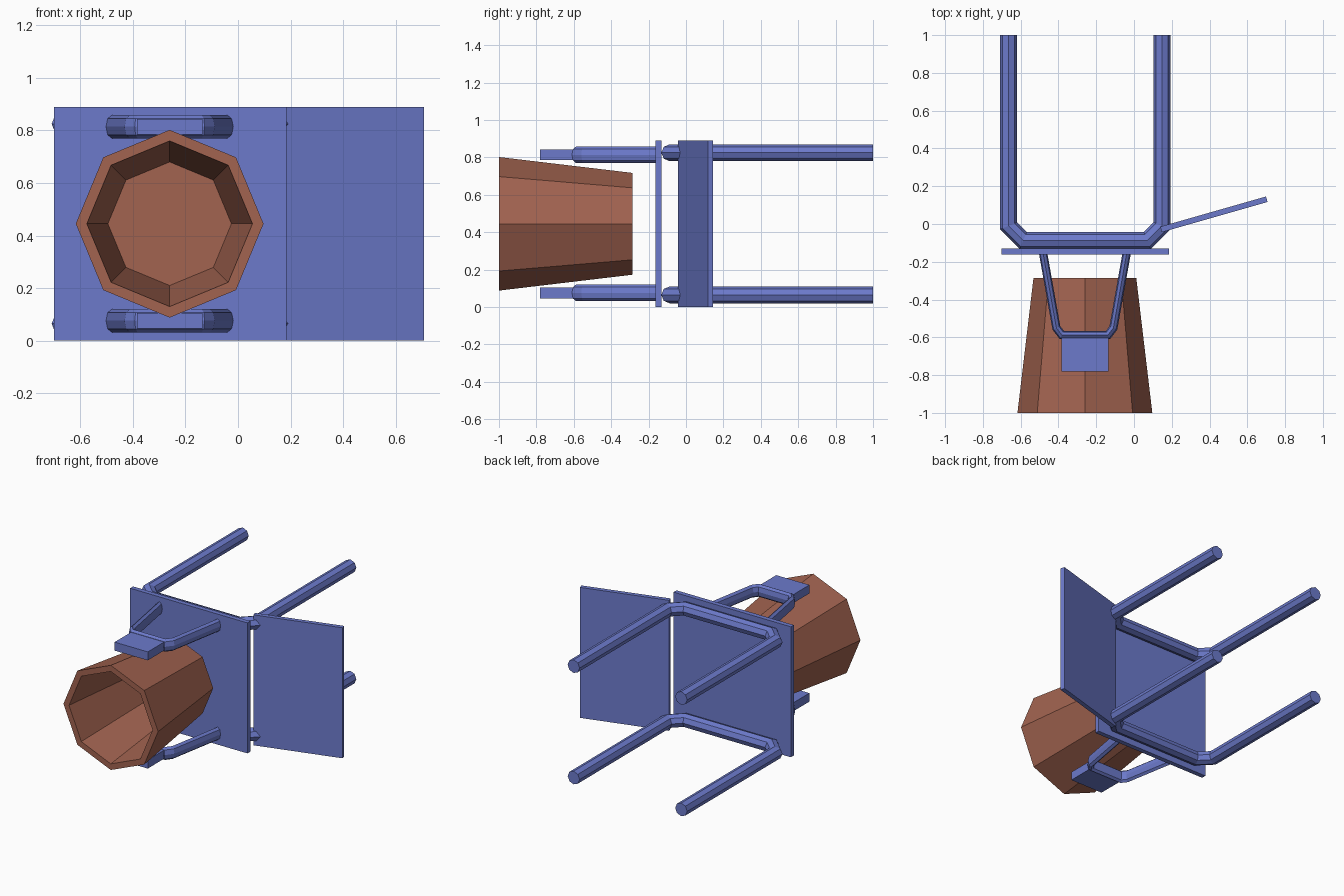
import bpy, bmesh
from math import sin, cos, pi, atan2, hypot
from mathutils import Vector

if "Cube" in bpy.data.objects:
    bpy.data.objects.remove(bpy.data.objects["Cube"])

MID = 0.445        # mirror height for the paired parts
BUCKET_X = -0.26


def material(name, rgb):
    m = bpy.data.materials.new(name)
    m.diffuse_color = (*rgb, 1)
    m.use_nodes = True
    m.node_tree.nodes["Principled BSDF"].inputs["Base Color"].default_value = m.diffuse_color
    return m


blue = material("blue_paint", (0.15, 0.195, 0.60))
brown = material("brown_clay", (0.36, 0.125, 0.08))


def finish(name, bm, mat):
    bmesh.ops.recalc_face_normals(bm, faces=bm.faces)
    me = bpy.data.meshes.new(name)
    bm.to_mesh(me)
    bm.free()
    me.materials.append(mat)
    ob = bpy.data.objects.new(name, me)
    bpy.context.collection.objects.link(ob)
    return ob


def box(name, center, size, mat, turn=0):
    bm = bmesh.new()
    bmesh.ops.create_cube(bm, size=1)
    bmesh.ops.scale(bm, vec=size, verts=bm.verts)
    ob = finish(name, bm, mat)
    ob.location = center
    ob.rotation_euler.z = turn
    return ob


def skin(bm, rings):
    """Bridge rings of points and cap both ends."""
    rings = [[bm.verts.new(p) for p in r] for r in rings]
    n = len(rings[0])
    for a, b in zip(rings, rings[1:]):
        for i in range(n):
            j = (i + 1) % n
            bm.faces.new((a[i], a[j], b[j], b[i]))
    bm.faces.new(rings[0])
    bm.faces.new(rings[-1])


def tube(name, path, z, half_w, half_h, mat):
    """Eight-sided bar swept along a flat path with mitred corners."""
    pts = [Vector(p) for p in path]
    dirs = [(b - a).normalized() for a, b in zip(pts, pts[1:])]
    rings = []
    for k, p in enumerate(pts):
        d0, d1 = dirs[max(k - 1, 0)], dirs[min(k, len(dirs) - 1)]
        t = (d0 + d1).normalized()
        side = Vector((-t.y, t.x)) * half_w / t.dot(d0)
        ring = []
        for i in range(8):
            q = p + side * cos(i * pi / 4)
            ring.append((q.x, q.y, z + half_h * sin(i * pi / 4)))
        rings.append(ring)
    bm = bmesh.new()
    skin(bm, rings)
    return finish(name, bm, mat)


# Main panel and the angled side panel
box("main_panel", (-0.258, -0.146, MID), (0.885, 0.032, 0.89), blue)
start, end = (0.143, -0.029), (0.703, 0.131)
dx, dy = end[0] - start[0], end[1] - start[1]
box("angled_panel", ((start[0] + end[0]) / 2, (start[1] + end[1]) / 2, MID),
    (hypot(dx, dy), 0.03, 0.89), blue, atan2(dy, dx))

# Upper and lower frame bars, handle bars and grips
frame = [(-0.664, 1), (-0.664, -0.01), (-0.586, -0.087),
         (0.070, -0.087), (0.148, -0.01), (0.148, 1)]
half = [(-0.222, -0.15), (-0.151, -0.55), (-0.122, -0.588)]
handle = [(BUCKET_X + x, y) for x, y in half]
handle += [(BUCKET_X - x, y) for x, y in reversed(half)]
for label, s in (("upper", 1), ("lower", -1)):
    tube(f"{label}_frame", frame, MID + s * 0.38, 0.045, 0.045, blue)
    tube(f"{label}_handle", handle, MID + s * 0.369, 0.022, 0.044, blue)
    box(f"{label}_grip", (BUCKET_X, -0.685, MID + s * 0.369),
        (0.25, 0.19, 0.058), blue)

# Hollow eight-sided bucket lying on its side, open to the front
profile = [(0.272, -0.285), (0.357, -1), (0.315, -1), (0.235, -0.325)]
bm = bmesh.new()
skin(bm, [[(BUCKET_X + r * cos(i * pi / 4), y, MID + r * sin(i * pi / 4))
           for i in range(8)] for r, y in profile])
finish("bucket", bm, brown)
